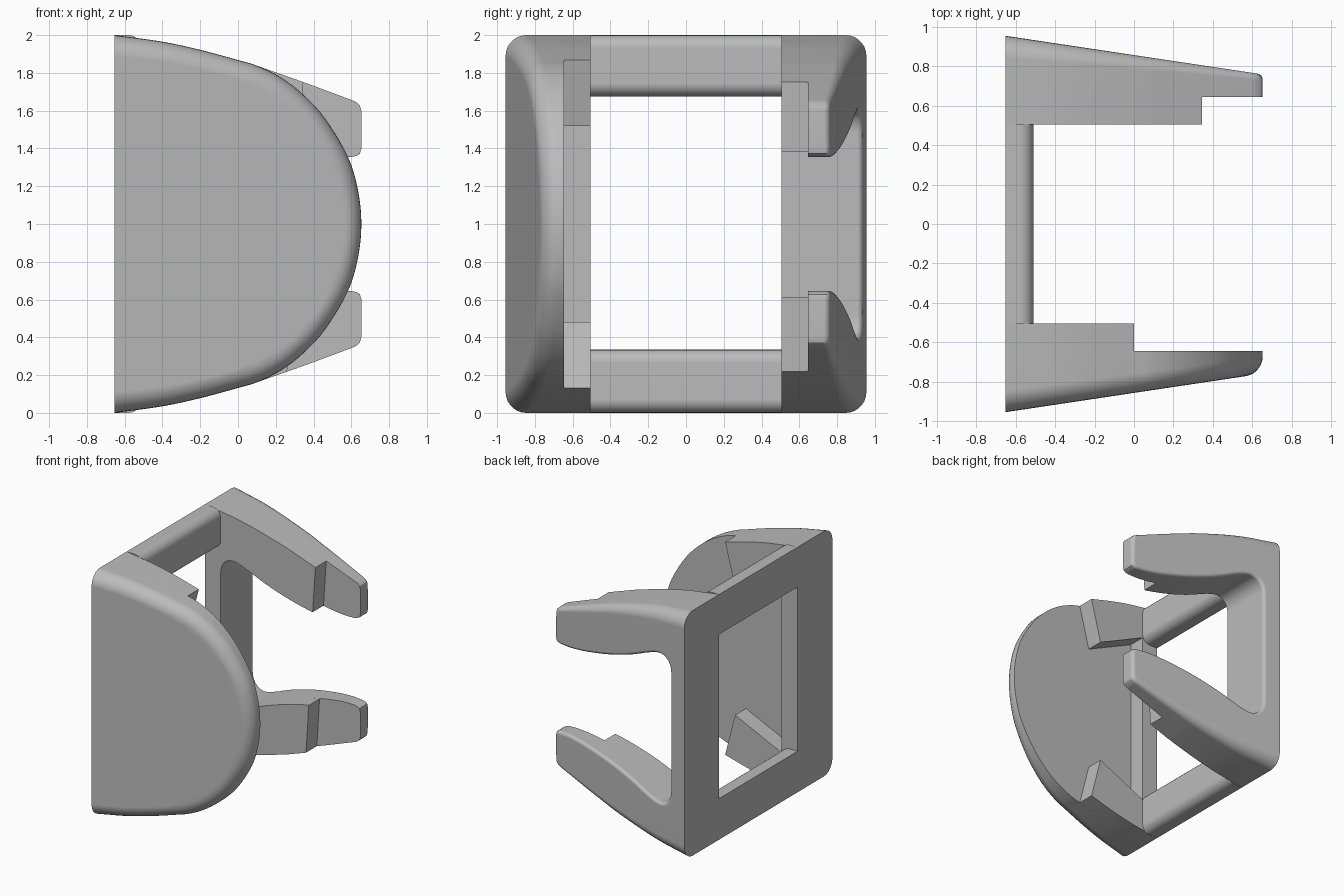
import bpy, bmesh, math
from mathutils import Vector

if "Cube" in bpy.data.objects:
    bpy.data.objects.remove(bpy.data.objects["Cube"])

grey = bpy.data.materials.new("plain_grey")
grey.diffuse_color = (0.5, 0.5, 0.5, 1)
grey.use_nodes = True
grey.node_tree.nodes["Principled BSDF"].inputs["Base Color"].default_value = grey.diffuse_color
BACK, TIP, IN, MID, OUT = -0.653, 0.653, 0.505, 0.645, 0.955


def spline(pts, steps=5):
    """Smooth path through the points (Catmull-Rom)."""
    p = [Vector(q) for q in pts]
    p = [2 * p[0] - p[1]] + p + [2 * p[-1] - p[-2]]
    out = []
    for a, b, c, d in zip(p, p[1:], p[2:], p[3:]):
        for i in range(steps):
            t = i / steps
            out.append(0.5 * (2 * b + (c - a) * t + (2 * a - 5 * b + 4 * c - d) * t * t
                              + (3 * b - a - 3 * c + d) * t ** 3))
    out.append(p[-2])
    return [(v.x, v.y) for v in out]


def flipped(half):
    """Copy of a half outline mirrored below z = 1."""
    return [(x, 2 - z) for x, z in reversed(half)]


def taper(x):
    return OUT - 0.15 * (x - BACK)


def inset_dirs(outline):
    """Inward mitred direction at each outline point; back corners stay in the back plane."""
    n, dirs = len(outline), []
    p = [Vector(q) for q in outline]
    for i in range(n):
        if p[i].x < BACK + 1e-4:
            dirs.append(Vector((0, -1 if p[i].y > 1 else 1)))
            continue
        e1, e2 = (p[i] - p[i - 1]).normalized(), (p[(i + 1) % n] - p[i]).normalized()
        n1, n2 = Vector((e1.y, -e1.x)), Vector((e2.y, -e2.x))
        m = (n1 + n2).normalized()
        dirs.append(m / max(m.dot(n1), 0.5))
    return dirs


def prism(name, outline, y0, y1, side=1, radius=None, steps=7):
    """Extrude a clockwise x-z outline from y0 to y1(x), rounding the outer rim by radius(x, z)."""
    bm = bmesh.new()
    rings = [[bm.verts.new((x, side * y0, z)) for x, z in outline]]
    dirs = inset_dirs(outline)
    for k in range(steps + 1) if radius else [0]:
        a = math.pi / 2 * k / steps
        ring = []
        for (x, z), d in zip(outline, dirs):
            r = radius(x, z) if radius else 0
            q = Vector((x, z)) + d * r * (1 - math.cos(a))
            ring.append(bm.verts.new((q.x, side * (y1(q.x) - r * (1 - math.sin(a))), q.y)))
        rings.append(ring)
    n = len(outline)
    for a, b in zip(rings, rings[1:]):
        for i in range(n):
            j = (i + 1) % n
            bm.faces.new((a[j], a[i], b[i], b[j]))
    caps = [bm.faces.new(rings[0]), bm.faces.new(rings[-1][::-1])]
    bmesh.ops.recalc_face_normals(bm, faces=bm.faces[:])
    bmesh.ops.triangulate(bm, faces=caps)
    me = bpy.data.meshes.new(name)
    bm.to_mesh(me)
    bm.free()
    ob = bpy.data.objects.new(name, me)
    bpy.context.collection.objects.link(ob)
    me.materials.append(grey)
    bpy.ops.object.select_all(action='DESELECT')
    ob.select_set(True)
    bpy.context.view_layer.objects.active = ob
    bpy.ops.object.shade_smooth_by_angle()
    w = ob.modifiers.new("even_shading", 'WEIGHTED_NORMAL')
    w.keep_sharp = True
    return ob


# Shared curves, upper half
top = [(BACK, 2), (-0.4, 1.965), (-0.2, 1.922), (0, 1.868), (0.1, 1.838)]
top_curve = spline(top)
under = spline([(0.6, 1.355), (0.5, 1.355), (0.345, 1.375), (0.12, 1.425),
                (-0.1, 1.495), (-0.29, 1.575), (-0.4, 1.605), (-0.47, 1.58),
                (-0.505, 1.52), (-0.51, 1.44)], 4)
arm = (top_curve + [(0.35, 1.75), (0.6, 1.657), (0.625, 1.646), (0.645, 1.628), (TIP, 1.6),
                    (TIP, 1.4), (0.645, 1.372), (0.627, 1.36)] + under)


# Rear clip: two arms joined by an upright
def arm_radius(x, z):
    h = abs(z - 1)
    inner = h < 0.62 - 0.12 * x if x < 0.55 else h < 0.5
    return 0.025 if inner else 0.11 - 0.08 * (x - BACK) / 1.3


prism("rear_arms", arm + flipped(arm), MID, taper, 1, arm_radius)


# Thicker ribs inside the arms, with slightly leaning ends
def rear_rib(x_out, x_in):
    z_out = 1.838 - 0.352 * (x_out - 0.1)
    z_in = 1.425 - 0.222 * (x_in - 0.12)
    return top_curve + [(x_out, z_out), (x_in, z_in)] + [p for p in under if p[0] < x_in - 0.02]


prism("rear_ribs", rear_rib(0.345, 0.32) + flipped(rear_rib(0.26, 0.285)),
      IN, lambda x: MID)

# Front plate: a rounded shield outline
shield = top + [(0.22, 1.78), (0.34, 1.69), (0.46, 1.56), (0.58, 1.36), (0.635, 1.18)]
prism("front_plate", spline(shield + [(TIP, 1.0)] + flipped(shield)), MID, taper, -1,
      lambda x, z: 0.11 - 0.025 * (x - BACK) / 1.3)

# Front ribs: short braces behind the plate, joined by the upright
rib = spline(top[:4]) + [(-0.09, 1.52), (-0.51, 1.715)]
prism("front_ribs", rib + flipped(rib), IN, lambda x: MID, -1)


# Crossbars of the back frame, rounded on the open side
def bar_outline(z0, z1, r=0.07, steps=6):
    arc = [math.pi / 2 * k / steps for k in range(steps + 1)]
    cx = -0.51 - r
    return ([(BACK, z1)] + [(cx + r * math.sin(a), z1 - r + r * math.cos(a)) for a in arc]
            + [(cx + r * math.cos(a), z0 + r - r * math.sin(a)) for a in arc] + [(BACK, z0)])


prism("top_bar", bar_outline(1.675, 2), -IN, lambda x: IN)
prism("bottom_bar", bar_outline(0, 0.335), -IN, lambda x: IN)
